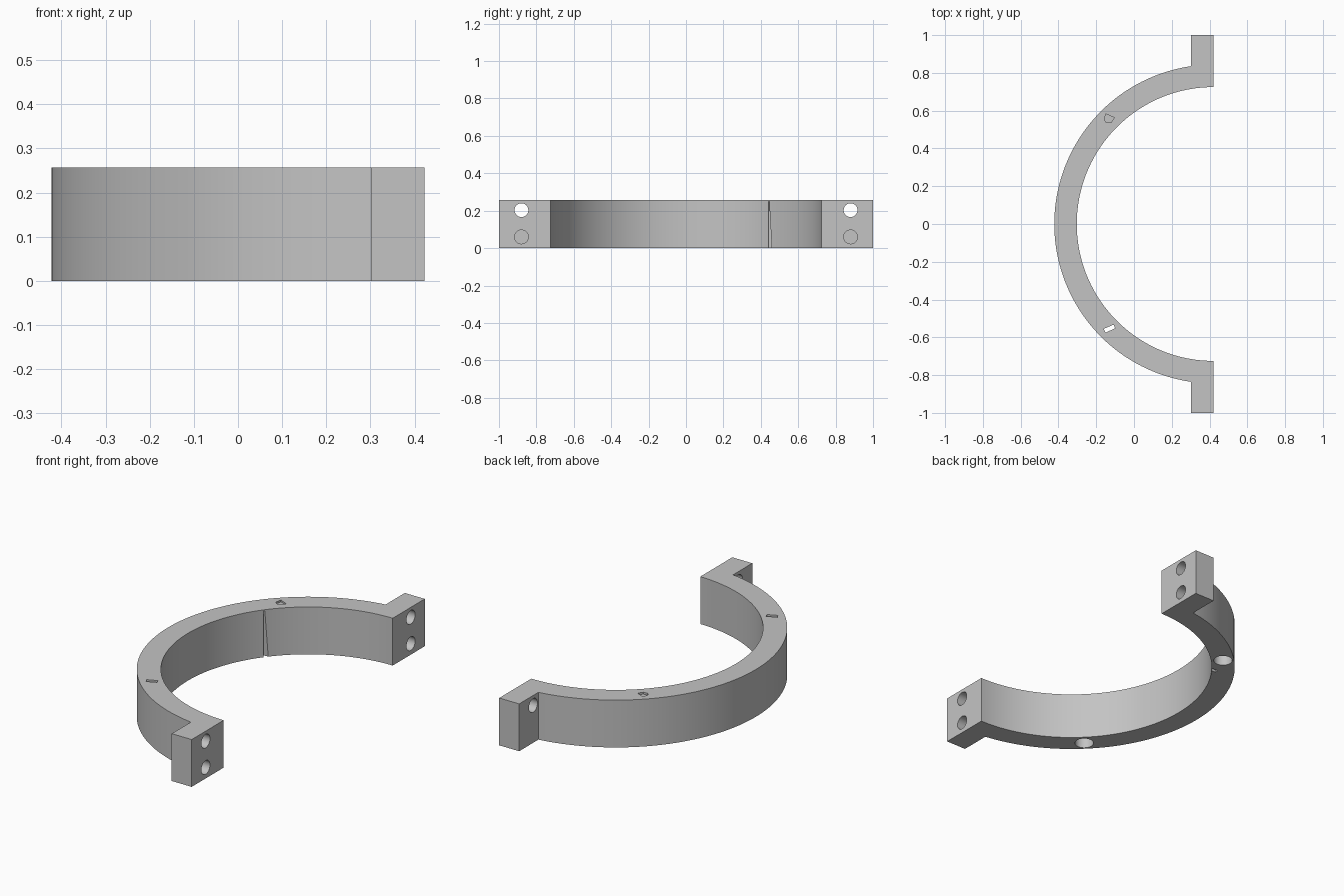
import bpy, bmesh, math

cube = bpy.data.objects.get("Cube")
if cube:
    bpy.data.objects.remove(cube, do_unlink=True)

HEIGHT = 0.257
CX = 0.422          # ring centre lies on the clamp's flat side
R_OUT, R_IN = 0.844, 0.725
FLANGE_X = 0.302
ARC_STEPS = 96

grey = bpy.data.materials.new("plain_grey")
grey.use_nodes = True
COLOUR = (0.55, 0.55, 0.55, 1)
grey.diffuse_color = COLOUR
grey.node_tree.nodes["Principled BSDF"].inputs["Base Color"].default_value = COLOUR


def prism(name, outline, low, high, axis="z"):
    """Extrude a 2D outline along z (outline is x, y) or x (outline is y, z)."""
    place = (lambda a, b, h: (a, b, h)) if axis == "z" else (lambda a, b, h: (h, a, b))
    bm = bmesh.new()
    face = bm.faces.new([bm.verts.new(place(a, b, low)) for a, b in outline])
    made = bmesh.ops.extrude_face_region(bm, geom=[face])["geom"]
    shift = place(0, 0, high - low)
    bmesh.ops.translate(bm, vec=shift,
                        verts=[v for v in made if isinstance(v, bmesh.types.BMVert)])
    bmesh.ops.recalc_face_normals(bm, faces=bm.faces)
    mesh = bpy.data.meshes.new(name)
    bm.to_mesh(mesh)
    bm.free()
    mesh.materials.append(grey)
    obj = bpy.data.objects.new(name, mesh)
    bpy.context.collection.objects.link(obj)
    return obj


def arc(cx, cy, radius, start, end, steps):
    angles = [start + (end - start) * i / steps for i in range(steps + 1)]
    return [(cx + radius * math.cos(a), cy + radius * math.sin(a)) for a in angles]


def circle(cx, cy, radius):
    return arc(cx, cy, radius, 0, math.tau, 32)[:-1]


# Half ring with a square flange at each end
lead = math.acos((FLANGE_X - CX) / R_OUT)
outline = arc(CX, 0, R_OUT, lead, math.tau - lead, ARC_STEPS)
outline += [(FLANGE_X, -1), (CX, -1)]
outline += arc(CX, 0, R_IN, 1.5 * math.pi, 0.5 * math.pi, ARC_STEPS)
outline += [(CX, 1), (FLANGE_X, 1)]
clamp = prism("half_ring_clamp", outline, 0, HEIGHT)

cutters = []
for side in (-1, 1):
    # Bolt holes: the upper runs through, the lower stops at a thin skin
    cutters.append(prism("upper_bolt_cutter", circle(side * 0.88, 0.203, 0.037),
                         FLANGE_X - 0.1, CX + 0.1, "x"))
    cutters.append(prism("lower_bolt_cutter", circle(side * 0.88, 0.06, 0.037),
                         FLANGE_X + 0.004, CX + 0.1, "x"))
    # Pin bores rising from the underside
    cutters.append(prism("pin_bore_cutter", circle(-0.132, side * 0.558, 0.048),
                         -0.1, HEIGHT - 0.015))

# Small openings in the top face
cutters.append(prism("top_slot_cutter",
                     [(-0.16, -0.555), (-0.15, -0.575), (-0.10, -0.552), (-0.108, -0.533)],
                     HEIGHT - 0.05, HEIGHT + 0.1))
cutters.append(prism("top_pocket_cutter",
                     [(-0.157, 0.55), (-0.145, 0.536), (-0.12, 0.538),
                      (-0.104, 0.563), (-0.15, 0.583)],
                     HEIGHT - 0.01, HEIGHT + 0.1))
# Narrow tapering groove on the inner wall
cutters.append(prism("groove_cutter",
                     [(0.44, 0.25), (0.44, -0.01), (0.459, -0.01), (0.445, 0.25)],
                     -0.18, -0.08, "x"))

bpy.context.view_layer.objects.active = clamp
for cutter in cutters:
    cutter.hide_render = True
    mod = clamp.modifiers.new(cutter.name, "BOOLEAN")
    mod.operation = "DIFFERENCE"
    mod.solver = "EXACT"
    mod.object = cutter
    bpy.ops.object.modifier_apply(modifier=mod.name)
    bpy.data.objects.remove(cutter, do_unlink=True)

# Smooth curved walls, crisp edges
bpy.ops.object.select_all(action="DESELECT")
clamp.select_set(True)
bpy.ops.object.shade_smooth_by_angle(angle=math.radians(30))
